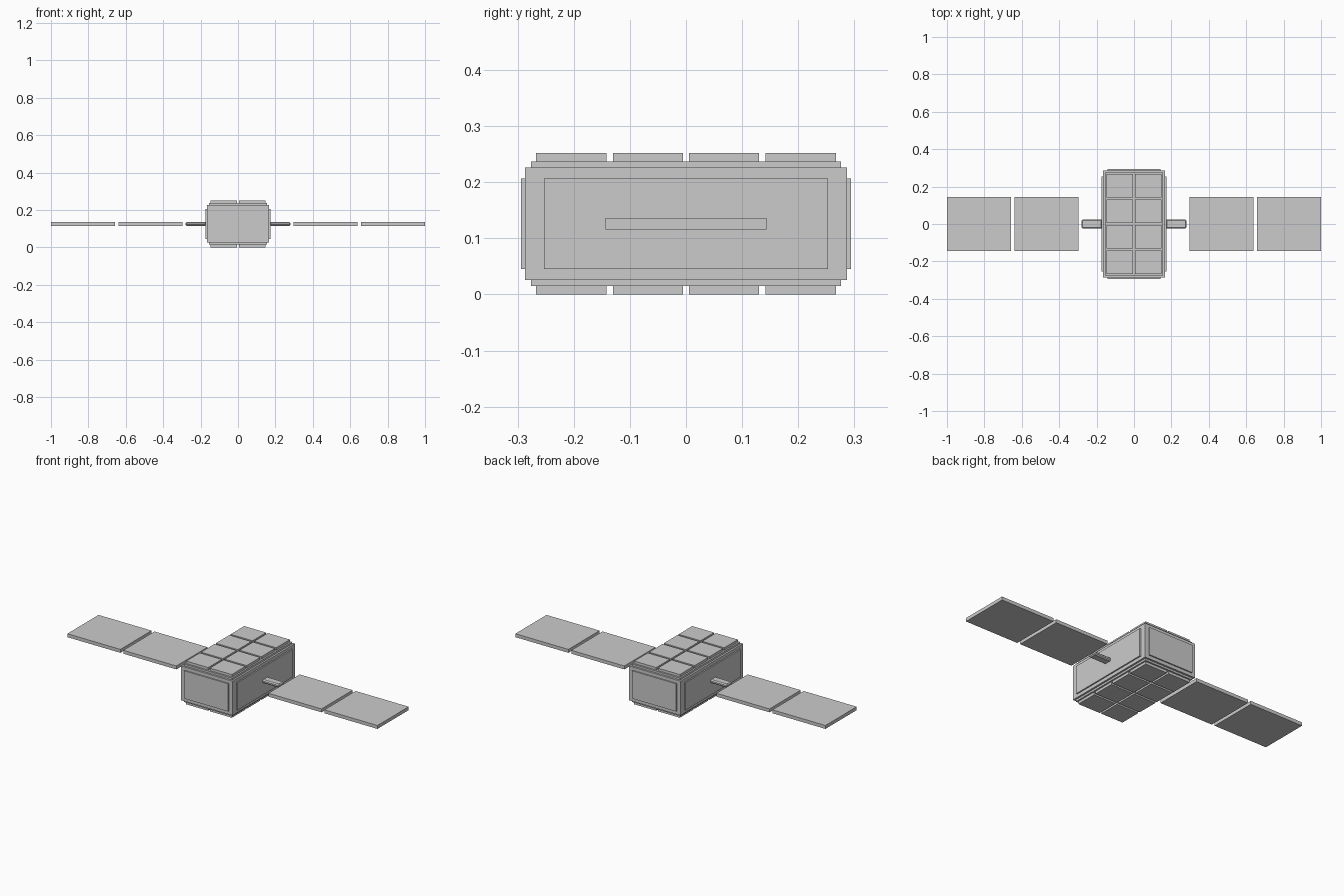
import bpy, bmesh
from mathutils import Matrix, Vector

if "Cube" in bpy.data.objects:
    bpy.data.objects.remove(bpy.data.objects["Cube"])

MID = 0.126  # height of the centre plane


def box(name, centre, size):
    mesh = bpy.data.meshes.new(name)
    bm = bmesh.new()
    bmesh.ops.create_cube(bm, size=1, matrix=Matrix.Diagonal((*size, 1)))
    bm.to_mesh(mesh)
    bm.free()
    ob = bpy.data.objects.new(name, mesh)
    ob.location = Vector(centre)
    bpy.context.collection.objects.link(ob)
    return ob


# main body
box("body", (0, 0, MID), (0.333, 0.574, 0.2))

# raised plates and tiles on top and bottom
for label, s in (("top", 1), ("bottom", -1)):
    box(label + "_plate", (0, 0, MID + s * 0.1055), (0.312, 0.552, 0.011))
    for x in (-0.0762, 0.0762):
        for y in (-0.2045, -0.068, 0.068, 0.2045):
            box(label + "_tile", (x, y, MID + s * 0.1185), (0.1415, 0.125, 0.015))

# raised panels on the four walls
for s in (-1, 1):
    box("end_panel", (0, s * 0.29, MID), (0.284, 0.008, 0.162))
    box("side_panel", (s * 0.17, 0, MID), (0.008, 0.506, 0.162))

# solar wings: arm and two flat panels each side
for label, s in (("left", -1), ("right", 1)):
    arm = box(label + "_arm", (s * 0.2255, 0, MID), (0.111, 0.048, 0.02))
    bevel = arm.modifiers.new("chamfer", "BEVEL")
    bevel.width = 0.006
    bevel.segments = 1
    for x in (0.468, 0.829):
        box(label + "_solar_panel", (s * x, 0, MID), (0.342, 0.287, 0.02))
